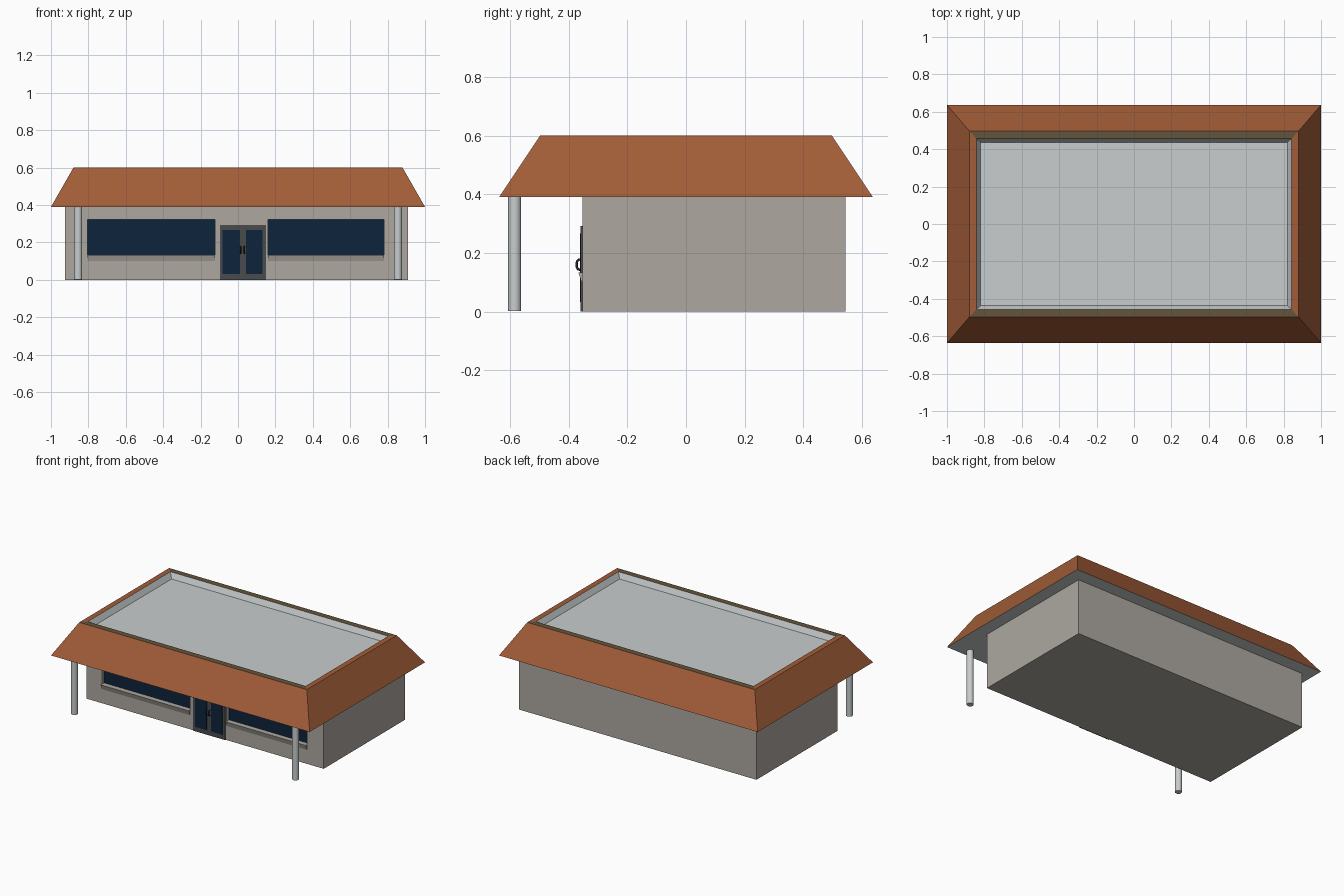
import bpy, bmesh, math

if "Cube" in bpy.data.objects:
    bpy.data.objects.remove(bpy.data.objects["Cube"])


def material(name, r, g, b):
    m = bpy.data.materials.new(name)
    lin = [((c / 255 + 0.055) / 1.055) ** 2.4 for c in (r, g, b)]
    m.diffuse_color = (*lin, 1)
    m.use_nodes = True
    m.node_tree.nodes["Principled BSDF"].inputs["Base Color"].default_value = m.diffuse_color
    return m


WALL = material("beige wall", 173, 168, 160)
ROOF = material("terracotta roof", 162, 93, 56)
RIM = material("olive rim", 100, 84, 60)
GREY = material("light grey", 200, 205, 205)
GLASS = material("navy glass", 13, 35, 59)
FRAME = material("door frame grey", 74, 75, 77)
BLACK = material("handle black", 42, 42, 44)


def finish(name, bm, mats):
    bmesh.ops.recalc_face_normals(bm, faces=bm.faces)
    me = bpy.data.meshes.new(name)
    bm.to_mesh(me)
    bm.free()
    for m in mats:
        me.materials.append(m)
    ob = bpy.data.objects.new(name, me)
    bpy.context.collection.objects.link(ob)
    return ob


def box(name, x0, x1, y0, y1, z0, z1, mat):
    bm = bmesh.new()
    bmesh.ops.create_cube(bm, size=1)
    for v in bm.verts:
        v.co = (x0 if v.co.x < 0 else x1, y0 if v.co.y < 0 else y1, z0 if v.co.z < 0 else z1)
    return finish(name, bm, [mat])


FRONT = -0.353   # front wall plane
WINDOWS = {"left": (-0.805, -0.123), "right": (0.16, 0.78)}

# Wall block with two window recesses
walls = box("walls", -0.925, 0.91, FRONT, 0.543, 0, 0.395, WALL)
for side, (x0, x1) in WINDOWS.items():
    cutter = box("cutter", x0, x1, FRONT - 0.05, FRONT + 0.03, 0.133, 0.322, WALL)
    cutter.hide_render = True
    mod = walls.modifiers.new("recess", "BOOLEAN")
    mod.operation, mod.solver, mod.object = "DIFFERENCE", "EXACT", cutter
    bpy.context.view_layer.objects.active = walls
    bpy.ops.object.modifier_apply(modifier=mod.name)
    bpy.data.objects.remove(cutter)

    # Glass pane at the back of the recess
    box(side + "_window_glass", x0, x1, FRONT + 0.024, FRONT + 0.031, 0.133, 0.322, GLASS)

    # Tapered sill under the window
    bm = bmesh.new()
    profile = [(FRONT + 0.002, 0.1), (FRONT + 0.002, 0.134), (FRONT - 0.014, 0.134), (FRONT - 0.003, 0.1)]
    face = bm.faces.new([bm.verts.new((x0, y, z)) for y, z in profile])
    ext = bmesh.ops.extrude_face_region(bm, geom=[face])["geom"]
    bmesh.ops.translate(bm, vec=(x1 - x0, 0, 0), verts=[g for g in ext if isinstance(g, bmesh.types.BMVert)])
    finish(side + "_window_sill", bm, [WALL])

# Mansard roof: nested rectangles from soffit up over the rim and down to the flat deck
bm = bmesh.new()
rings = []
for hx, hy, z in [(1, 0.637, 0.39), (0.88, 0.497, 0.6), (0.842, 0.456, 0.6), (0.82, 0.437, 0.562)]:
    rings.append([bm.verts.new((sx * hx, sy * hy, z)) for sx, sy in ((-1, -1), (1, -1), (1, 1), (-1, 1))])
bm.faces.new(rings[0]).material_index = 2
bm.faces.new(rings[-1]).material_index = 2
for k in range(3):
    for i in range(4):
        j = (i + 1) % 4
        f = bm.faces.new((rings[k][i], rings[k][j], rings[k + 1][j], rings[k + 1][i]))
        # slopes and side rims terracotta, front and back rims olive, inner walls grey
        f.material_index = 2 if k == 2 else (1 if k == 1 and i % 2 == 0 else 0)
finish("roof", bm, [ROOF, RIM, GREY])

# Porch columns
for side, s in (("left", -1), ("right", 1)):
    bpy.ops.mesh.primitive_cylinder_add(vertices=32, radius=0.022, depth=0.39, location=(s * 0.855, -0.584, 0.197))
    col = bpy.context.object
    col.name = side + "_column"
    col.data.materials.append(GREY)
    bpy.ops.object.shade_smooth_by_angle(angle=math.radians(40))

# Double door with glass panels and loop handles
box("door_frame", -0.096, 0.15, FRONT - 0.006, FRONT + 0.002, 0, 0.292, FRAME)
for side, x0, x1, hx in (("left", -0.082, 0.01, 0.014), ("right", 0.042, 0.13, 0.034)):
    box(side + "_door_glass", x0, x1, FRONT - 0.0075, FRONT - 0.005, 0.032, 0.266, GLASS)
    cu = bpy.data.curves.new(side + "_door_handle", "CURVE")
    cu.dimensions = "3D"
    cu.bevel_depth, cu.bevel_resolution, cu.use_fill_caps = 0.004, 2, True
    sp = cu.splines.new("POLY")
    n = 9
    sp.points.add(n - 1)
    for i, p in enumerate(sp.points):
        a = math.pi * i / (n - 1)
        p.co = (hx, FRONT - 0.005 - 0.015 * math.sin(a) ** 0.6, 0.16 - 0.018 * math.cos(a), 1)
    cu.materials.append(BLACK)
    bpy.context.collection.objects.link(bpy.data.objects.new(side + "_door_handle", cu))
